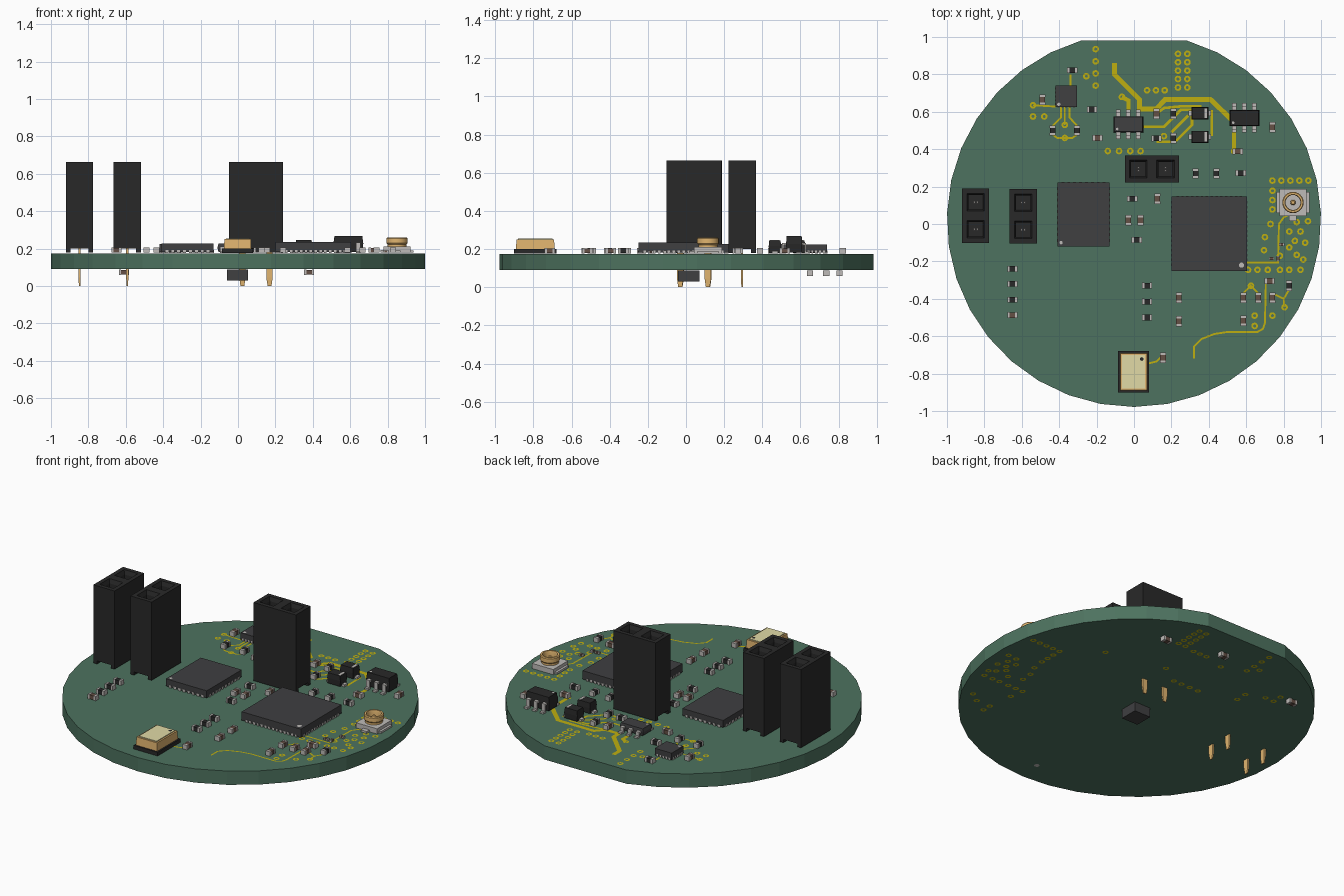
import bpy, bmesh, math
from mathutils import Vector, Matrix

if "Cube" in bpy.data.objects:
    bpy.data.objects.remove(bpy.data.objects["Cube"])

COL = dict(board=(.075, .17, .115), copper=(.52, .43, .005), black=(.022, .022, .022),
           chip=(.05, .05, .053), gold=(.75, .46, .16), lid=(.75, .70, .38),
           brown=(.13, .08, .06), silver=(.52, .50, .48))
MATS = {}
for k, c in COL.items():
    MATS[k] = bpy.data.materials.new(k)
    MATS[k].diffuse_color = (*c, 1)
PARTS = {}
TOP, BOT = .175, .09


def bm_for(name, col):
    return PARTS.setdefault(name, (bmesh.new(), col))[0]


def box(bm, x, y, z0, z1, sx, sy, taper=1.0, low=1.0):
    """Box centred on x, y; taper scales the top, low scales the bottom."""
    vs = bmesh.ops.create_cube(bm, size=1)['verts']
    for v in vs:
        t = taper if v.co.z > 0 else low
        v.co = (x + v.co.x * sx * t, y + v.co.y * sy * t, z1 if v.co.z > 0 else z0)
    return vs


def lathe(bm, x, y, profile, n=24):
    rings = [[bm.verts.new((x + r * math.cos(2 * math.pi * i / n), y + r * math.sin(2 * math.pi * i / n), z))
              for i in range(n)] for r, z in profile]
    for a, b in zip(rings, rings[1:]):
        for i in range(n):
            j = (i + 1) % n
            bm.faces.new((a[i], a[j], b[j], b[i]))


def disc(bm, x, y, z, r):
    bmesh.ops.create_circle(bm, cap_ends=True, radius=r, segments=12, matrix=Matrix.Translation((x, y, z)))


def trace(pts, w):
    """Flat mitred copper ribbon on top of the board."""
    bm = bm_for('copper_traces', 'copper')
    p = [Vector(q) for q in pts]
    pairs = []
    for i, q in enumerate(p):
        d1 = (q - p[i - 1]).normalized() if i else (p[1] - q).normalized()
        d2 = (p[i + 1] - q).normalized() if i < len(p) - 1 else d1
        d = (d1 + d2).normalized()
        n = Vector((-d.y, d.x)) * (w / 2 / max(d.dot(d1), .5))
        pairs.append([bm.verts.new((*(q + s * n), TOP + .002)) for s in (1, -1)])
    for a, b in zip(pairs, pairs[1:]):
        bm.faces.new((a[0], a[1], b[1], b[0]))


# Board: disc with one flat edge
bm = bm_for('circuit_board', 'board')
a0, n = math.radians(73.75), 32
span = 2 * math.pi - (math.pi - 2 * a0)
rim = [bm.verts.new((math.cos(a0 - span * i / n), .022 + math.sin(a0 - span * i / n), BOT)) for i in range(n + 1)]
f = bm.faces.new(rim)
ext = bmesh.ops.extrude_face_region(bm, geom=[f])['geom']
bmesh.ops.translate(bm, vec=(0, 0, TOP - BOT), verts=[g for g in ext if isinstance(g, bmesh.types.BMVert)])


# Two-way socket headers with pins
def header(name, x, y, rot):
    M = Matrix.Translation((x, y, 0)) @ Matrix.Rotation(rot, 4, 'Z')
    bm = bm_for(name, 'black')
    for s in (-1, 1):
        vs = box(bm, s * .0725, 0, .2, .664, .145, .145)
        inner = [f for f in {f for v in vs for f in v.link_faces}
                 if abs(f.calc_center_median().x) < .001]
        bmesh.ops.delete(bm, geom=inner, context='FACES_ONLY')
        top = [f for f in {f for v in vs for f in v.link_faces} if f.calc_center_median().z > .66]
        bmesh.ops.inset_individual(bm, faces=top, thickness=.036)
        for inset, drop in ((.012, .025), (.0005, .2)):
            bmesh.ops.inset_individual(bm, faces=top, thickness=inset)
            bmesh.ops.translate(bm, vec=(0, 0, -drop), verts=top[0].verts)
        box(bm, 0, s * .06, .18, .2, .29, .025)
    bmesh.ops.transform(bm, matrix=M, verts=bm.verts)
    bm = bm_for(name + '_pins', 'gold')
    for s in (-1, 1):
        box(bm, s * .0725, 0, .045, .2, .034, .012)
        box(bm, s * .0725, 0, 0, .045, .034, .012, low=.6)
    bmesh.ops.transform(bm, matrix=M, verts=bm.verts)
    bm = bm_for(name + '_contacts', 'silver')
    for s in (-1, 1):
        for t in (-1, 1):
            box(bm, s * .0725, t * .008, .44, .62, .012, .008)
    bmesh.ops.transform(bm, matrix=M, verts=bm.verts)


header('socket_left', -.847, .044, math.pi / 2)
header('socket_inner', -.592, .042, math.pi / 2)
header('socket_centre', .096, .294, 0)


# Flat leadless chips with edge pads
def chip(name, x0, x1, y0, y1, h, nx, ny, dot):
    cx, cy, sx, sy = (x0 + x1) / 2, (y0 + y1) / 2, x1 - x0, y1 - y0
    box(bm_for(name, 'chip'), cx, cy, .182, h, sx, sy)
    pads = bm_for('chip_pads', 'silver')
    for count, L, along in ((nx, sx, 0), (ny, sy, 1)):
        for i in range(count):
            t = (i - (count - 1) / 2) * L * .9 / count
            for s in (-1, 1):
                if along:
                    box(pads, cx + s * (sx / 2 - .01), cy + t, .177, .193, .023, L * .45 / count)
                else:
                    box(pads, cx + t, cy + s * (sy / 2 - .01), .177, .193, L * .45 / count, .023)
    disc(bm_for('pin_one_marks', 'silver'), *dot, h + .001, .014 if sx > .3 else .009)


chip('main_chip', .2, .605, -.25, .148, .235, 14, 14, (.575, -.22))
chip('memory_chip', -.41, -.13, -.12, .222, .226, 8, 10, (-.39, -.1))
chip('sensor_chip', -.42, -.305, .625, .74, .224, 5, 5, (-.402, .64))


# Small leaded packages
def leaded(name, x, y, h, col):
    bm = bm_for(name, col)
    mid = (TOP + .01 + h) / 2
    box(bm, x, y, TOP + .008, mid, .16, .085, low=.93)
    box(bm, x, y, mid, h, .16, .085, taper=.93)
    leads = bm_for('package_leads', 'silver')
    for i in (-1, 0, 1):
        for s in (-1, 1):
            box(leads, x + i * .054, y + s * .048, mid - .006, mid + .006, .024, .022)
            box(leads, x + i * .054, y + s * .058, .18, mid + .006, .024, .01)
            box(leads, x + i * .054, y + s * .066, .177, .188, .024, .026)
    disc(bm_for('pin_one_marks', 'silver'), x - .06, y - .025, h + .001, .007)


leaded('regulator', .59, .567, .268, 'black')
leaded('power_switch', -.03, .533, .226, 'chip')

# Diodes
for y in (.592, .466):
    d = bm_for('diodes', 'black')
    box(d, .352, y, .18, .215, .09, .065, low=.95)
    box(d, .352, y, .215, .245, .09, .065, taper=.92)
    box(bm_for('diode_bands', 'silver'), .385, y, .2455, .2465, .016, .05)
    for s in (-1, 1):
        box(bm_for('package_leads', 'silver'), .352 + s * .05, y, .177, .19, .022, .03)


# Chip resistors and capacitors: h lies along x, v along y
def passive(x, y, vert, col, z0=.178, s=1.0):
    size = lambda a, b: (b * s, a * s) if vert else (a * s, b * s)
    kind = 'resistors' if col == 'black' else 'capacitors'
    box(bm_for(kind, col), x, y, z0 + .001, z0 + .026 * s, *size(.032, .03))
    for e in (-1, 1):
        o = e * .021 * s
        box(bm_for(kind + '_caps', 'silver'), x + (0 if vert else o), y + (o if vert else 0),
            z0, z0 + .028 * s, *size(.013, .032))


black_h = [(-.65, -.24), (-.65, -.32), (-.65, -.405), (.07, -.33), (.07, -.415), (.07, -.5), (-.01, .135),
           (.015, -.085), (.57, .272), (-.33, .822), (-.225, .612), (.12, .458)]
black_v = [(.83, -.33), (.33, .27), (.44, .27), (-.435, .5), (-.305, .5), (.21, .59), (.21, .458)]
brown_h = [(-.65, -.487), (.725, -.305), (.555, .388), (-.195, .46)]
brown_v = [(.24, -.395), (.24, -.52), (.585, -.395), (.665, -.395), (.74, -.395), (.585, -.518), (.155, -.715),
           (.125, .135), (-.03, .02), (.035, .02), (.74, .518), (-.49, .665), (.12, .59)]
for pts, vert, col in ((black_h, 0, 'black'), (black_v, 1, 'black'), (brown_h, 0, 'brown'), (brown_v, 1, 'brown')):
    for x, y in pts:
        passive(x, y, vert, col)
for x, y, vert in ((.79, -.11, 0), (.735, -.185, 0), (.77, -.185, 1)):
    passive(x, y, vert, 'brown', s=.5)

# Underside parts
for x, y in ((.38, .735), (.02, .805), (-.61, .65)):
    passive(x, y, 0, 'brown', z0=.06)
box(bm_for('underside_sensor', 'chip'), -.003, .015, .03, BOT - .002, .112, .112)
disc(bm_for('underside_pad', 'silver'), .015, -.83, BOT - .002, .016)

# Oscillator can
box(bm_for('oscillator_base', 'black'), -.002, -.79, .177, .2, .165, .222)
box(bm_for('oscillator_can', 'gold'), -.002, -.79, .2, .25, .146, .203, taper=.97)
box(bm_for('oscillator_lid', 'lid'), -.002, -.79, .25, .255, .122, .18)
disc(bm_for('oscillator_mark', 'black'), .042, -.722, .256, .01)

# Coaxial connector
b = bm_for('connector_base', 'silver')
box(b, .85, .115, .178, .21, .145, .145)
for s in (-1, 1):
    box(b, .85 + s * .072, .115, .178, .19, .03, .11)
box(b, .85, .03, .178, .19, .04, .03)
lathe(bm_for('connector_ring', 'gold'), .85, .115, [(.05, .21), (.05, .222), (.057, .23), (.057, .255),
      (.053, .26), (.043, .26), (.04, .25), (.04, .211)])
lathe(bm_for('connector_pin', 'gold'), .85, .115, [(.014, .21), (.014, .24), (.008, .248), (.0005, .248)], 12)

# Plated vias, shown as rings on both faces
vias = [(x, .91 - .045 * i) for x in (.235, .285) for i in range(5)]
vias += [(-.205, .935 - .065 * i) for i in range(4)]
vias += [(.74 + .048 * i, .232) for i in range(5)] + [(.74, .178 - .05 * i) for i in range(3)]
vias += [(x, .39) for x in (-.14, -.08, -.02, .035)] + [(.07 + .047 * i, .715) for i in range(3)]
vias += [(-.255, .79), (-.54, .635), (-.54, .575), (-.48, .575), (-.37, .53), (-.37, .46), (-.065, .68),
         (.535, .39), (.16, .47), (.73, 0), (.70, -.07), (.695, -.14), (.61, -.245), (.66, -.245), (.715, -.245),
         (.83, -.04), (.89, -.04), (.86, -.09), (.915, -.1), (.83, -.125), (.87, -.165), (.905, -.19),
         (.83, -.245), (.89, -.245), (.78, -.245), (.93, .015), (.87, .01), (.78, -.17), (.625, -.33),
         (.645, -.49), (.645, -.545), (.74, -.49), (.805, -.445)]
for x, y in vias:
    for z in (TOP + .002, BOT - .002):
        lathe(bm_for('vias', 'copper'), x, y, [(.018, z), (.008, z)], 12)

# Copper traces
trace([(-.105, .86), (-.105, .8), (.03, .665), (.03, .615), (.12, .615), (.165, .665), (.41, .665), (.53, .55)], .026)
trace([(.535, .51), (.535, .39)], .022)
trace([(-.065, .68), (-.03, .66), (-.03, .6)], .022)
for p in ([(.04, .52), (.16, .52), (.25, .61), (.31, .61)], [(.12, .44), (.22, .44), (.31, .53), (.31, .58)],
          [(.12, .59), (.16, .62), (.26, .63), (.36, .63)], [(.2, .49), (.29, .58)], [(.415, .61), (.415, .47)]):
    trace(p, .014)
for p in ([(.32, -.72), (.32, -.655), (.36, -.615), (.43, -.588), (.5, -.577), (.66, -.577), (.69, -.56),
           (.7, -.53), (.705, -.31), (.74, -.3)],
          [(.605, -.205), (.77, -.205), (.775, 0), (.8, .035), (.85, .06)],
          [(-.54, .635), (-.42, .628)], [(-.39, .63), (-.39, .57), (-.435, .525)], [(-.37, .63), (-.37, .53)],
          [(-.345, .63), (-.345, .57), (-.305, .525)],
          [(-.435, .478), (-.41, .46), (-.33, .46), (-.305, .478)], [(-.34, .74), (-.34, .8)],
          [(.585, -.37), (.625, -.33), (.665, -.37)], [(.74, -.37), (.8, -.4), (.83, -.35)],
          [(.8, -.4), (.805, -.445)], [(.08, -.745), (.12, -.735), (.155, -.7)]):
    trace(p, .01)

# Turn every part into an object
for name, (bm, col) in PARTS.items():
    bmesh.ops.recalc_face_normals(bm, faces=bm.faces)
    if name in ('vias', 'copper_traces', 'pin_one_marks', 'oscillator_mark', 'underside_pad'):
        for f in bm.faces:
            up = f.calc_center_median().z > .1
            if (f.normal.z > 0) != up:
                f.normal_flip()
    me = bpy.data.meshes.new(name)
    bm.to_mesh(me)
    bm.free()
    me.materials.append(MATS[col])
    ob = bpy.data.objects.new(name, me)
    bpy.context.collection.objects.link(ob)
    if name in ('connector_ring', 'connector_pin'):
        bpy.ops.object.select_all(action='DESELECT')
        ob.select_set(True)
        bpy.context.view_layer.objects.active = ob
        bpy.ops.object.shade_smooth_by_angle()

for m in bpy.data.materials:
    if m.users and not m.is_grease_pencil:
        m.use_nodes = True
        m.node_tree.nodes["Principled BSDF"].inputs["Base Color"].default_value = m.diffuse_color
